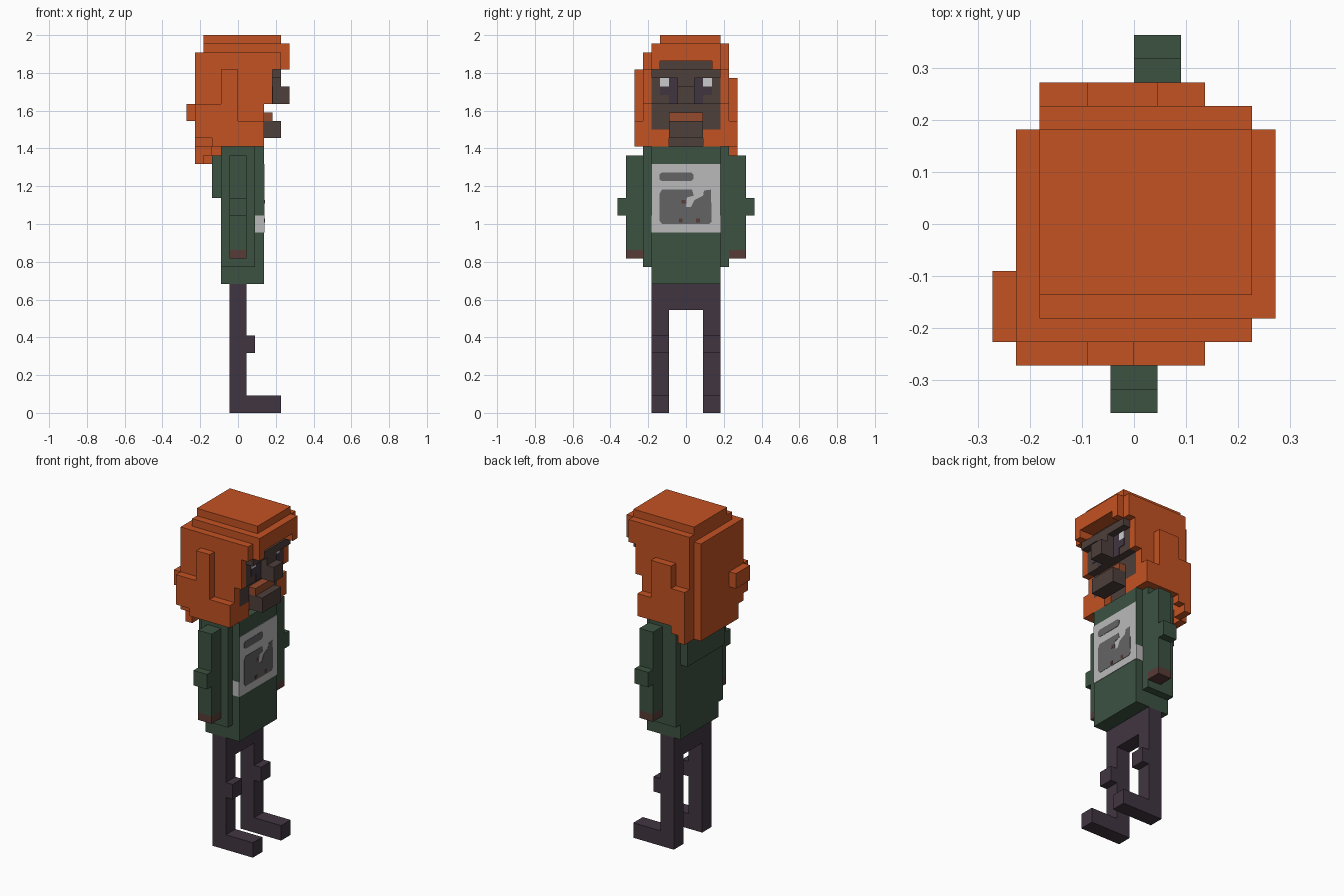
import bpy, bmesh
from mathutils import Vector

cube = bpy.data.objects.get("Cube")
if cube:
    bpy.data.objects.remove(cube, do_unlink=True)

V = 1 / 22  # size of one block


def material(name, r, g, b):
    m = bpy.data.materials.new(name)
    m.use_nodes = True
    m.diffuse_color = (r, g, b, 1)
    bsdf = m.node_tree.nodes["Principled BSDF"]
    bsdf.inputs["Base Color"].default_value = (r, g, b, 1)
    bsdf.inputs["Roughness"].default_value = 0.9
    return m


orange = material("hair_orange", 0.545, 0.085, 0.016)
green = material("shirt_green", 0.045, 0.085, 0.053)
plum = material("trouser_plum", 0.053, 0.036, 0.053)
skin = material("skin_brown", 0.076, 0.050, 0.044)
hand = material("hand_brown", 0.098, 0.045, 0.038)
lip = material("lip_rust", 0.30, 0.070, 0.026)
white = material("print_white", 0.49, 0.49, 0.49)
grey = material("print_grey", 0.127, 0.127, 0.127)
eye_white = material("eye_white", 0.60, 0.60, 0.62)


def finish(name, bm, mat):
    bmesh.ops.recalc_face_normals(bm, faces=bm.faces)
    me = bpy.data.meshes.new(name)
    bm.to_mesh(me)
    bm.free()
    me.materials.append(mat)
    ob = bpy.data.objects.new(name, me)
    bpy.context.collection.objects.link(ob)
    return ob


def blocks(name, mat, *boxes):
    """Each box is x0, x1, y0, y1, z0, z1 in block units."""
    bm = bmesh.new()
    for x0, x1, y0, y1, z0, z1 in boxes:
        vs = bmesh.ops.create_cube(bm, size=1)["verts"]
        for v in vs:
            v.co = Vector((x1 if v.co.x > 0 else x0,
                           y1 if v.co.y > 0 else y0,
                           z1 if v.co.z > 0 else z0)) * V
    return finish(name, bm, mat)


def plate(name, mat, outline, x0, x1):
    """Thin plate facing +x from (y, z) points in block units."""
    bm = bmesh.new()
    face = bm.faces.new([bm.verts.new(Vector((x0, y, z)) * V) for y, z in outline])
    ext = bmesh.ops.extrude_face_region(bm, geom=[face])["geom"]
    for v in ext:
        if isinstance(v, bmesh.types.BMVert):
            v.co.x = x1 * V
    return finish(name, bm, mat)


# legs, knees and feet
for side, s in (("right", -1), ("left", 1)):
    y0, y1 = sorted((2 * s, 4 * s))
    blocks(side + "_leg", plum, (-1, 1, y0, y1, 0, 12))
    blocks(side + "_knee", plum, (1, 2, y0, y1, 7, 9))
    blocks(side + "_foot", plum, (1, 5, y0, y1, 0, 2))
blocks("hips", plum, (-1, 1, -4, 4, 12, 15))

# shirt
blocks("shirt_body", green, (-2, 2, -5, 5, 17, 31), (-2, 2, -4, 4, 15, 17))
blocks("shirt_front", green, (2, 3, -4, 4, 15, 31))
blocks("shirt_upper_back", green, (-3, -2, -4, 4, 25, 30))

# arms, with the left one set slightly forward
for side, s, x in (("right", -1, -1), ("left", 1, 0)):
    y0, y1 = sorted((5 * s, 7 * s))
    e0, e1 = sorted((7 * s, 8 * s))
    blocks(side + "_sleeve", green, (x, x + 2, y0, y1, 19, 30))
    blocks(side + "_elbow", green, (x, x + 2, e0, e1, 23, 25))
    blocks(side + "_hand", hand, (x, x + 2, y0, y1, 18, 19))

# shirt print
blocks("print_panel", white, (3, 3.06, -4, 4, 21, 29))
blocks("print_side_tabs", white, (2, 3, -4.06, -4, 21, 23), (2, 3, 4, 4.06, 21, 23))
plate("print_bar", grey, [(-3.1, 27.2), (-2.8, 27), (0.6, 27), (0.9, 27.3), (0.9, 27.7),
                          (0.6, 28), (-2.8, 28), (-3.1, 27.8)], 3.06, 3.1)
plate("print_picture", grey, [(-3.1, 25.5), (-2.8, 26), (0.7, 26), (0.9, 25.3), (0.1, 25.1),
                              (0, 24), (0.6, 24), (1, 24.8), (2, 25.3), (2.1, 25.9),
                              (2.9, 26), (3, 22.3), (2.7, 22), (-2.8, 22), (-3.1, 22.4)],
      3.06, 3.1)
blocks("print_dots", hand, *[(3.1, 3.13, y - .22, y + .22, z - .22, z + .22)
                             for y, z in ((-0.3, 24.6), (-0.6, 22.4), (1.4, 22.4))])

# head and face
blocks("head", skin, (-4, 3, -4, 4, 33, 41), (3, 4, -4, 4, 36, 41))
blocks("neck", skin, (-2, 2, -2, 2, 31, 33))
blocks("chin", skin, (3, 5, -2, 2, 32, 34))
blocks("lips", lip, (3, 4, -2, 2, 34, 35))
blocks("brow", skin, (4, 5, -4, 4, 39, 40))
blocks("nose", skin, (4, 5, -1, 1, 38, 39), (4, 6, -1, 1, 36, 38))
for side, s in (("right", -1), ("left", 1)):
    a, b, c = s, 2 * s, 3 * s
    blocks(side + "_eye_white", eye_white, (4, 4.08, min(b, c), max(b, c), 38, 39))
    blocks(side + "_eye_dark", plum,
           (4, 4.08, min(a, b), max(a, b), 36, 39),
           (4, 4.08, min(b, c), max(b, c), 37, 38))

# hair: crown, fringe and back
blocks("hair_crown", orange, (-4, 5, -3, 4, 43, 44), (-4, 5, -4, 5, 42, 43),
       (-4, 5, -5, 5, 41, 42))
blocks("hair_fringe", orange, (5, 6, -4, 4, 41, 43),
       (4, 6, -4, -3, 40, 41), (4, 6, 3, 4, 40, 41))
blocks("hair_back", orange, (-5, -4, -4, 4, 29, 42), (-4, -3, -4, 4, 30, 33),
       (-5, -4, -5, -4, 31, 42))
blocks("hair_back_tuft", orange, (-6, -5, -5, -2, 34, 36))

# hair: sides framing the face
for side, y0, y1, c0, c1 in (("right", -5, -4, -4, -2), ("left", 4, 5, 2, 4)):
    blocks(side + "_hair_side", orange, (-4, 5, y0, y1, 40, 41),
           (-4, 4, y0, y1, 36, 40), (-4, 3, y0, y1, 31, 36))
    blocks(side + "_hair_cheek", orange, (-3, 3, c0, c1, 31, 33))

# hair: stepped outer locks
blocks("right_hair_locks", orange, (-5, -3, -6, -5, 32, 36), (-3, -2, -6, -5, 31, 36),
       (-2, 0, -6, -5, 31, 40), (0, 3, -6, -5, 31, 34))
blocks("left_hair_locks", orange, (-4, -3, 4, 6, 29, 36), (-3, -2, 5, 6, 30, 36),
       (-2, 1, 5, 6, 31, 39), (1, 3, 5, 6, 31, 34))
